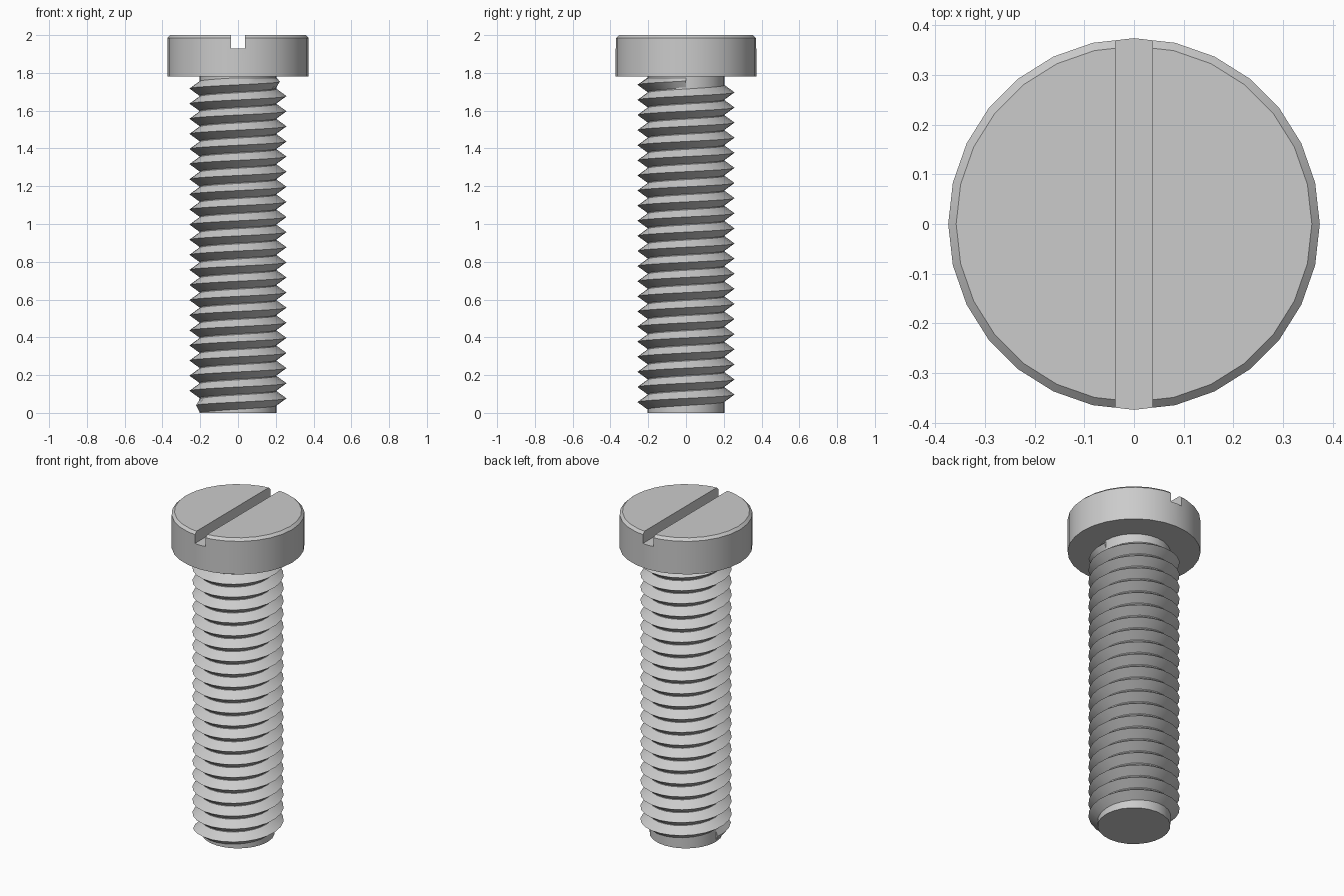
import bpy, bmesh, math

cube = bpy.data.objects.get("Cube")
if cube:
    bpy.data.objects.remove(cube, do_unlink=True)

steel = bpy.data.materials.new("steel_grey")
steel.use_nodes = True
GREY = (0.6, 0.6, 0.6, 1)
steel.diffuse_color = GREY
steel.node_tree.nodes["Principled BSDF"].inputs["Base Color"].default_value = GREY


def make_object(name, bm):
    bmesh.ops.recalc_face_normals(bm, faces=bm.faces)
    mesh = bpy.data.meshes.new(name)
    bm.to_mesh(mesh)
    bm.free()
    mesh.materials.append(steel)
    obj = bpy.data.objects.new(name, mesh)
    bpy.context.collection.objects.link(obj)
    return obj


def select_only(obj):
    bpy.ops.object.select_all(action='DESELECT')
    obj.select_set(True)
    bpy.context.view_layer.objects.active = obj


def smooth(obj, degrees):
    select_only(obj)
    bpy.ops.object.shade_smooth_by_angle(angle=math.radians(degrees))


def lathe(name, profile, sides):
    """Closed solid turned about z from (radius, height) points."""
    bm = bmesh.new()
    rings = []
    for r, z in profile:
        rings.append([bm.verts.new((r * math.cos(math.tau * i / sides),
                                    r * math.sin(math.tau * i / sides), z))
                      for i in range(sides)])
    for low, high in zip(rings, rings[1:]):
        for i in range(sides):
            j = (i + 1) % sides
            bm.faces.new((low[i], low[j], high[j], high[i]))
    bm.faces.new(rings[0])
    bm.faces.new(rings[-1])
    return make_object(name, bm)


# Plain core of the shaft
core = lathe("shaft_core", [(0.205, 0), (0.205, 1.79)], 24)
smooth(core, 30)

# Helical V thread, tapering into the core at both ends
PITCH, STEPS, TURNS = 0.08, 24, 21.5
ROOT, CREST = 0.203, 0.257
bm = bmesh.new()
rows = []
count = int(STEPS * TURNS)
for i in range(count + 1):
    angle = math.pi + math.tau * i / STEPS
    z = 0.037 + PITCH * i / STEPS
    fade = min(1, (i + 1) / 4, (count - i + 1) / 4)
    tip = ROOT + (CREST - ROOT) * fade
    half = PITCH * 0.49
    section = [(ROOT - 0.01, max(z - half, 0.004)),
               (ROOT, max(z - half, 0.004)), (tip, z),
               (ROOT, min(z + half, 1.775)),
               (ROOT - 0.01, min(z + half, 1.775))]
    rows.append([bm.verts.new((r * math.cos(angle), r * math.sin(angle), h))
                 for r, h in section])
for a, b in zip(rows, rows[1:]):
    for k in range(len(a)):
        n = (k + 1) % len(a)
        bm.faces.new((a[k], a[n], b[n], b[k]))
bm.faces.new(rows[0])
bm.faces.new(rows[-1])
thread = make_object("thread", bm)
smooth(thread, 30)

# Cylindrical head with a small top chamfer
head = lathe("head", [(0.374, 1.78), (0.374, 1.985), (0.358, 2.0)], 28)

# Straight driver slot cut across the head from front to back
bm = bmesh.new()
bmesh.ops.create_cube(bm, size=1)
for v in bm.verts:
    v.co.x *= 0.074
    v.co.z = v.co.z * 0.14 + 2.0
cutter = make_object("slot_cutter", bm)
cutter.hide_render = True
cut = head.modifiers.new("slot", 'BOOLEAN')
cut.operation = 'DIFFERENCE'
cut.solver = 'EXACT'
cut.object = cutter
select_only(head)
bpy.ops.object.modifier_apply(modifier=cut.name)
bpy.data.objects.remove(cutter, do_unlink=True)
smooth(head, 30)
